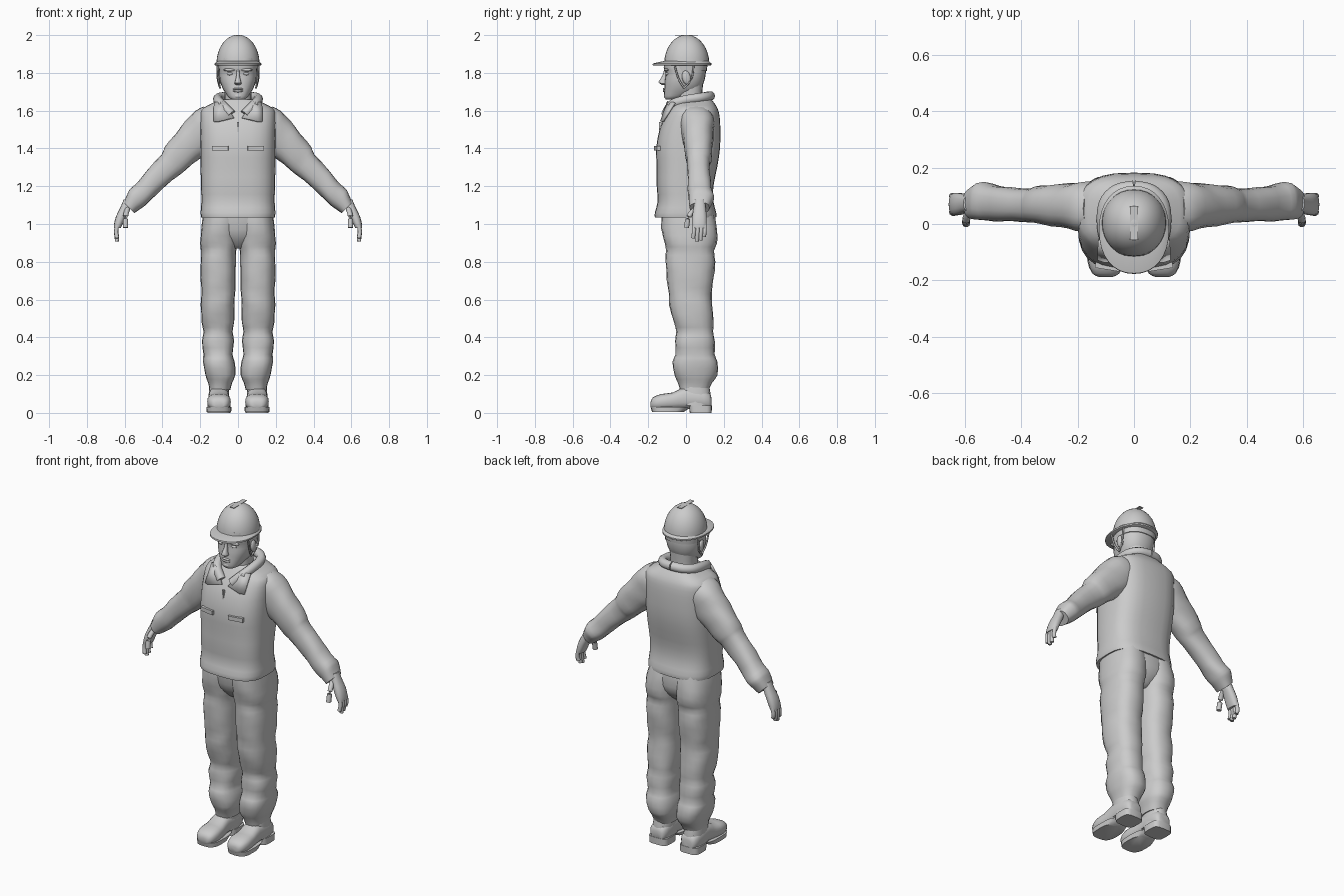
import bpy, bmesh, math
from mathutils import Vector, Matrix

cube = bpy.data.objects.get("Cube")
if cube:
    bpy.data.objects.remove(cube, do_unlink=True)

GREY = (0.6, 0.6, 0.6, 1)
grey = bpy.data.materials.new("plain grey")
grey.use_nodes = True
grey.diffuse_color = GREY
grey.node_tree.nodes["Principled BSDF"].inputs["Base Color"].default_value = GREY

X, Y, Z = Vector((1, 0, 0)), Vector((0, 1, 0)), Vector((0, 0, 1))


def finish(name, bm, mirror=False, angle=45):
    """Turn a bmesh into a shaded object, optionally mirrored left to right."""
    bmesh.ops.recalc_face_normals(bm, faces=bm.faces)
    mesh = bpy.data.meshes.new(name)
    bm.to_mesh(mesh)
    bm.free()
    obj = bpy.data.objects.new(name, mesh)
    bpy.context.collection.objects.link(obj)
    mesh.materials.append(grey)
    bpy.ops.object.select_all(action="DESELECT")
    obj.select_set(True)
    bpy.context.view_layer.objects.active = obj
    bpy.ops.object.shade_smooth_by_angle(angle=math.radians(angle))
    if mirror:
        obj.modifiers.new("Mirror", "MIRROR").use_mirror_merge = False
    return obj


def blend(rings, steps):
    """Smoothly add rings between the given ones."""
    out = []
    for i in range(len(rings) - 1):
        a, b = rings[max(i - 1, 0)], rings[i]
        c, d = rings[i + 1], rings[min(i + 2, len(rings) - 1)]
        for k in range(steps):
            t = k / steps
            out.append([q + t / 2 * (r - p + t * (2*p - 5*q + 4*r - s + t * (3*q - p - 3*r + s)))
                        for p, q, r, s in zip(a, b, c, d)])
    return out + [rings[-1]]


def loft(name, rings, u=X, v=Y, w=Z, origin=(0, 0, 0), n=20, power=2.4,
         steps=2, fold=0, mirror=False, angle=45):
    """Skin rounded sections; each ring is (place on w, u low, u high, v low, v high)."""
    bm = bmesh.new()
    loops = []
    for t, u0, u1, v0, v1 in blend(rings, steps):
        loop = []
        for i in range(n):
            a = math.tau * i / n
            c, s = math.cos(a), math.sin(a)
            k = 1 + fold * math.sin(3 * a + 45 * t)
            p = math.copysign(abs(c) ** (2 / power), c) * k
            q = math.copysign(abs(s) ** (2 / power), s) * k
            loop.append(bm.verts.new(Vector(origin) + w * t
                                     + u * ((u0 + u1) / 2 + p * (u1 - u0) / 2)
                                     + v * ((v0 + v1) / 2 + q * (v1 - v0) / 2)))
        loops.append(loop)
    for a, b in zip(loops, loops[1:]):
        for i in range(n):
            bm.faces.new((a[i], a[i - 1], b[i - 1], b[i]))
    bm.faces.new(loops[0])
    bm.faces.new(loops[-1])
    return finish(name, bm, mirror, angle)


def column(name, rings, **options):
    """Loft centred on x = 0; each ring is (z, half width, front, back)."""
    return loft(name, [(z, -h, h, f, b) for z, h, f, b in rings], **options)


def blob(name, place, size, tilt=0, mirror=False):
    bm = bmesh.new()
    bmesh.ops.create_uvsphere(bm, u_segments=14, v_segments=8, radius=1)
    bm.transform(Matrix.Translation(place) @ Matrix.Rotation(tilt, 4, "X")
                 @ Matrix.Diagonal((*size, 1)))
    return finish(name, bm, mirror)


def block(name, place, size, turn=0, mirror=False):
    bm = bmesh.new()
    bmesh.ops.create_cube(bm, size=1)
    bm.transform(Matrix.Translation(place) @ Matrix.Rotation(turn, 4, "Z")
                 @ Matrix.Diagonal((*size, 1)))
    return finish(name, bm, mirror, 20)


def tube(name, path, radius, mirror=False, flat=1):
    """Round tube along a path of points."""
    path = [Vector(p) for p in blend(path, 4)]
    bm = bmesh.new()
    loops = []
    for i, p in enumerate(path):
        d = (path[min(i + 1, len(path) - 1)] - path[max(i - 1, 0)]).normalized()
        side = d.cross(Z if abs(d.z) < 0.9 else Y).normalized()
        up = side.cross(d)
        loops.append([bm.verts.new(p + side * math.cos(a) * radius * flat
                                   + up * math.sin(a) * radius)
                      for a in (math.tau * k / 10 for k in range(10))])
    for a, b in zip(loops, loops[1:]):
        for i in range(10):
            bm.faces.new((a[i], a[i - 1], b[i - 1], b[i]))
    bm.faces.new(loops[0])
    bm.faces.new(loops[-1])
    return finish(name, bm, mirror)


# Jacket body with a flared hem
column("jacket", [(1.035, .195, -.165, .16), (1.06, .198, -.165, .16),
                  (1.12, .194, -.15, .145), (1.2, .196, -.155, .145),
                  (1.3, .198, -.155, .165), (1.4, .2, -.158, .18),
                  (1.5, .2, -.14, .182), (1.57, .2, -.11, .178),
                  (1.61, .19, -.085, .168), (1.64, .135, -.065, .15),
                  (1.66, .1, -.05, .135)], n=28, power=2.9)

# Sleeves run down and outwards at 45 degrees
down = (X - Z).normalized()
out = (X + Z).normalized()
loft("sleeve", [(-.1, -.09, .07, -.03, .14), (-.05, -.11, .09, -.03, .15),
                (.03, -.12, .085, -.02, .145), (.11, -.106, .077, -.01, .14),
                (.2, -.098, .066, 0, .135), (.24, -.092, .052, .005, .125),
                (.36, -.08, .046, .01, .13), (.44, -.08, .036, .01, .138),
                (.49, -.078, .04, .012, .148), (.52, -.072, .03, .015, .14),
                (.56, -.066, .014, .02, .125)],
     u=out, w=down, origin=(.2, 0, 1.5), fold=.025, mirror=True)

# Hands: palm, four fingers and a thumb
loft("palm", [(1.13, .56, .605, .045, .1), (1.09, .568, .622, .04, .105),
              (1.04, .592, .646, .032, .11), (1, .61, .656, .03, .11),
              (.98, .62, .657, .032, .108)], n=14, mirror=True)
for i, tip in enumerate((.925, .908, .915, .935)):
    y = .042 + i * .019
    tube("finger", [(.638, y, 1), (.645, y, .96), (.64, y - .004, tip)], .011, True)
tube("thumb", [(.585, .05, 1.08), (.595, .015, 1.04), (.595, .002, .98)], .014, True)

# Trousers
column("trouser_seat", [(.87, .04, -.05, .09), (.91, .11, -.09, .13),
                        (.97, .17, -.12, .155), (1.08, .175, -.13, .145)], n=24)
loft("trouser_leg", [(1.06, 0, .182, -.13, .145), (.98, -.002, .194, -.13, .165),
                     (.9, .002, .2, -.115, .163), (.86, .008, .195, -.105, .15),
                     (.8, .012, .198, -.108, .155), (.7, .012, .198, -.1, .145),
                     (.63, .016, .193, -.092, .135), (.57, .018, .197, -.088, .14),
                     (.48, .02, .192, -.065, .145), (.43, .028, .182, -.05, .145),
                     (.38, .022, .192, -.058, .152), (.31, .028, .182, -.055, .152),
                     (.27, .018, .186, -.07, .168), (.2, .014, .172, -.062, .165),
                     (.16, .03, .158, -.042, .14), (.12, .042, .15, -.03, .12)],
     fold=.016, power=2.5, mirror=True)

# Boots with a gap in the sole ahead of the heel
loft("boot_shaft", [(.04, .045, .157, -.03, .132), (.1, .047, .155, -.03, .13),
                    (.17, .05, .15, -.025, .118)], mirror=True)
loft("boot_foot", [(-.187, .075, .125, .03, .058), (-.175, .052, .148, .02, .082),
                   (-.13, .038, .163, .016, .1), (-.07, .042, .16, .018, .108),
                   (-.01, .048, .156, .02, .135), (.06, .045, .158, .02, .13),
                   (.12, .052, .15, .02, .11), (.135, .07, .13, .025, .08)],
     v=Z, w=Y, power=2.6, mirror=True)
loft("boot_sole", [(.006, .036, .166, -.18, -.01), (.032, .034, .168, -.188, .03)],
     power=3, mirror=True)
loft("boot_heel", [(0, .04, .162, .02, .136), (.04, .04, .162, .015, .137)],
     power=4, mirror=True)

# Neck and head
column("neck", [(1.56, .075, -.06, .1), (1.64, .07, -.05, .085),
                (1.74, .075, -.05, .09)])
column("head", [(1.658, .028, -.105, -.06), (1.668, .048, -.113, -.02),
                (1.69, .064, -.116, .04), (1.72, .082, -.114, .08),
                (1.76, .096, -.112, .098), (1.8, .1, -.108, .105),
                (1.83, .1, -.118, .105), (1.88, .1, -.112, .105)], n=24)
loft("nose", [(1.735, -.006, .006, -.125, -.1), (1.743, -.019, .019, -.138, -.1),
              (1.753, -.016, .016, -.145, -.1), (1.785, -.009, .009, -.125, -.1),
              (1.815, -.007, .007, -.117, -.1)], n=12)
for label, z, height in (("upper_lip", 1.715, .006), ("lower_lip", 1.704, .007)):
    blob(label, (0, -.112, z), (.028, .011, height))
blob("chin", (0, -.1, 1.678), (.028, .018, .016))
blob("brow", (.045, -.104, 1.816), (.034, .014, .008), mirror=True)
blob("eye", (.042, -.099, 1.795), (.018, .01, .008), mirror=True)
blob("ear", (.1, .002, 1.775), (.013, .023, .038), .2, mirror=True)

# Hard hat: peak, dome and chin straps
loft("hat_brim", [(1.838, -.115, .115, -.17, .128), (1.842, -.124, .124, -.177, .135),
                  (1.85, -.124, .124, -.175, .135), (1.862, -.11, .11, -.12, .122)],
     n=32, power=2.2, steps=1, angle=35)
dome = []
for i in range(9):
    a = math.pi / 2 * i / 8.2
    r = math.cos(a)
    dome.append((1.85 + .152 * math.sin(a), .114 * r, .003 - .118 * r, .003 + .12 * r))
column("hat_dome", dome, n=32, power=2.1, steps=1)
column("hat_band", [(1.81, .102, -.09, .11), (1.845, .106, -.1, .114)], n=24)
block("hat_ridge", (0, .003, 1.999), (.028, .12, .003))
tube("front_strap", [(.108, -.06, 1.84), (.104, -.04, 1.77), (.095, -.01, 1.72)], .005, True)
tube("back_strap", [(.108, .04, 1.84), (.108, .03, 1.77), (.095, -.01, 1.72)], .005, True)

# Collar roll with two pointed wings
tube("collar", [(.035, -.105, 1.58), (.085, -.075, 1.63), (.105, -.01, 1.655),
                (.1, .07, 1.668), (.06, .115, 1.675), (0, .128, 1.678)], .026, True)
wing = bmesh.new()
corners = [(.022, -.128, 1.565), (.08, -.1, 1.65), (.128, -.065, 1.645), (.13, -.128, 1.545),
           (.105, -.137, 1.545)]
wing.faces.new([wing.verts.new(p) for p in corners])
wing = finish("collar_wing", wing, True)
wing.modifiers.new("Thickness", "SOLIDIFY").thickness = .012

# Zip and chest pocket flaps
block("zip", (0, -.137, 1.51), (.01, .012, .06))
block("pocket_flap", (.093, -.149, 1.4), (.088, .026, .024), .16, True)
